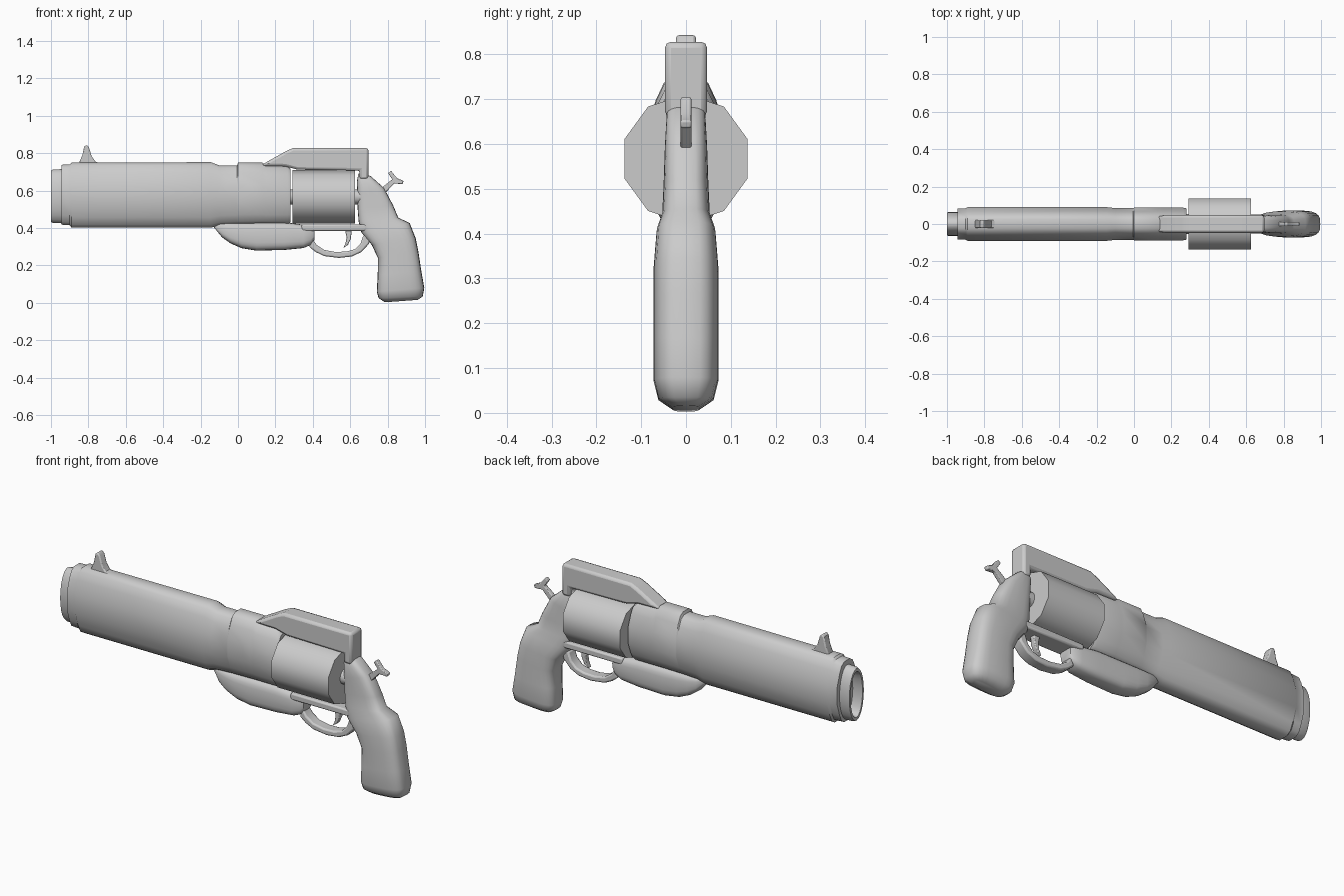
import bpy, bmesh
from math import sin, cos, tau, copysign, radians


def finish(name, bm, bevel=0.0, angle=35):
    bmesh.ops.recalc_face_normals(bm, faces=bm.faces)
    mesh = bpy.data.meshes.new(name)
    bm.to_mesh(mesh)
    bm.free()
    ob = bpy.data.objects.new(name, mesh)
    bpy.context.collection.objects.link(ob)
    if bevel:
        mod = ob.modifiers.new("bevel", 'BEVEL')
        mod.width, mod.segments = bevel, 2
        mod.limit_method, mod.angle_limit = 'ANGLE', radians(50)
    bpy.ops.object.select_all(action='DESELECT')
    ob.select_set(True)
    bpy.context.view_layer.objects.active = ob
    bpy.ops.object.shade_smooth_by_angle(angle=radians(angle))
    return ob


def loft(name, rings, angle=35):
    bm = bmesh.new()
    loops = [[bm.verts.new(p) for p in ring] for ring in rings]
    for a, b in zip(loops, loops[1:]):
        n = len(a)
        for i in range(n):
            bm.faces.new((a[i], a[(i + 1) % n], b[(i + 1) % n], b[i]))
    bm.faces.new(loops[0])
    bm.faces.new(loops[-1])
    return finish(name, bm, angle=angle)


def prism(name, outline, half, bevel):
    bm = bmesh.new()
    face = bm.faces.new([bm.verts.new((x, -half, z)) for x, z in outline])
    out = bmesh.ops.extrude_face_region(bm, geom=[face])
    moved = [v for v in out["geom"] if isinstance(v, bmesh.types.BMVert)]
    bmesh.ops.translate(bm, verts=moved, vec=(0, 2 * half, 0))
    return finish(name, bm, bevel)


def ellipse(x, ry, rz, zc, n=24, phase=0.0):
    return [(x, ry * cos(tau * (i + phase) / n), zc + rz * sin(tau * (i + phase) / n))
            for i in range(n)]


def soft_ring(ax, az, bx, bz, w, n=24, p=0.62):
    # rounded box section spanning two side-view points, w = half thickness
    ring = []
    for i in range(n):
        c, s = cos(tau * i / n), sin(tau * i / n)
        u, v = copysign(abs(c) ** p, c), copysign(abs(s) ** p, s)
        ring.append(((ax + bx) / 2 + u * (bx - ax) / 2, v * w,
                     (az + bz) / 2 + u * (bz - az) / 2))
    return ring


# faceted tall barrel section
quarter = [(1, .29), (.75, .69), (.55, .91), (.28, 1)]
section = (quarter + [(-y, z) for y, z in reversed(quarter)]
           + [(-y, -z) for y, z in quarter] + [(y, -z) for y, z in reversed(quarter)])


def barrel_ring(x, half_y, bottom, top):
    c, h = (top + bottom) / 2, (top - bottom) / 2
    return [(x, y * half_y, c + z * h) for y, z in section]


loft("barrel", [barrel_ring(*r) for r in (
    (-.945, .084, .418, .738), (-.90, .084, .415, .74), (-.89, .09, .402, .75),
    (-.145, .09, .402, .752), (-.10, .085, .415, .735), (-.005, .085, .42, .735),
    (0, .087, .42, .75), (.13, .087, .422, .75), (.15, .087, .422, .735),
    (.265, .087, .422, .733), (.282, .083, .43, .715))])

# hollow muzzle
loft("muzzle", [ellipse(x, ry, rz, .57) for x, ry, rz in (
    (-.93, .064, .145), (-.99, .064, .143), (-1, .061, .138),
    (-1, .05, .122), (-.985, .047, .117), (-.65, .047, .117))])

# ten-sided cylinder and its axle
loft("cylinder", [ellipse(x, .144, .144, .567, 10, .5) for x in (.292, .626)], 40)
loft("cylinder_axle", [ellipse(x, .04, .04, .567, 16) for x in (.27, .66)])

# top strap with rear post
prism("top_strap", [(.12, .733), (.16, .757), (.255, .81), (.295, .828), (.697, .828),
                    (.697, .66), (.65, .66), (.65, .708), (.32, .712), (.25, .73)],
      .047, .018)

# rear frame flowing into the grip
loft("grip_frame", [soft_ring(*r) for r in (
    (.643, .69, .665, .695, .025), (.637, .655, .71, .677, .043),
    (.637, .58, .78, .615, .047), (.64, .50, .83, .52, .05),
    (.645, .435, .857, .455, .053), (.66, .375, .918, .427, .066),
    (.715, .31, .95, .345, .072), (.748, .24, .965, .27, .072),
    (.747, .15, .98, .17, .072), (.742, .06, .996, .08, .072),
    (.752, .025, .988, .035, .062), (.785, .003, .962, .016, .03))], 50)

# underlug
loft("lower_frame", [soft_ring(x, t, x, b, w) for x, t, b, w in (
    (-.13, .425, .405, .02), (-.085, .43, .35, .042), (-.04, .43, .318, .05),
    (.02, .43, .292, .054), (.10, .43, .279, .055), (.25, .43, .283, .055),
    (.35, .418, .293, .052), (.39, .415, .31, .045), (.408, .405, .335, .035))], 50)
prism("bottom_strap", [(.34, .42), (.34, .385), (.69, .385), (.69, .42)], .05, .008)

# trigger guard
prism("trigger_guard", [
    (.38, .30), (.415, .272), (.46, .25), (.54, .24), (.61, .248), (.66, .272), (.70, .315),
    (.71, .36), (.67, .36), (.655, .317), (.625, .287), (.58, .274), (.52, .272), (.46, .283),
    (.42, .31), (.40, .34)], .03, .008)

# trigger
prism("trigger", [(.572, .39), (.608, .39), (.604, .345), (.588, .31), (.563, .293),
                  (.575, .32), (.58, .35)], .014, .004)

# hammer
prism("hammer", [(.75, .60), (.795, .637), (.825, .66), (.803, .693), (.818, .706),
                 (.85, .667), (.885, .652), (.88, .635), (.835, .638), (.78, .58)],
      .012, .004)

# front sight
prism("front_sight", [(-.85, .735), (-.85, .748), (-.832, .79), (-.823, .835), (-.81, .845),
                      (-.797, .832), (-.783, .785), (-.763, .756), (-.74, .748),
                      (-.74, .735)], .022, .006)
